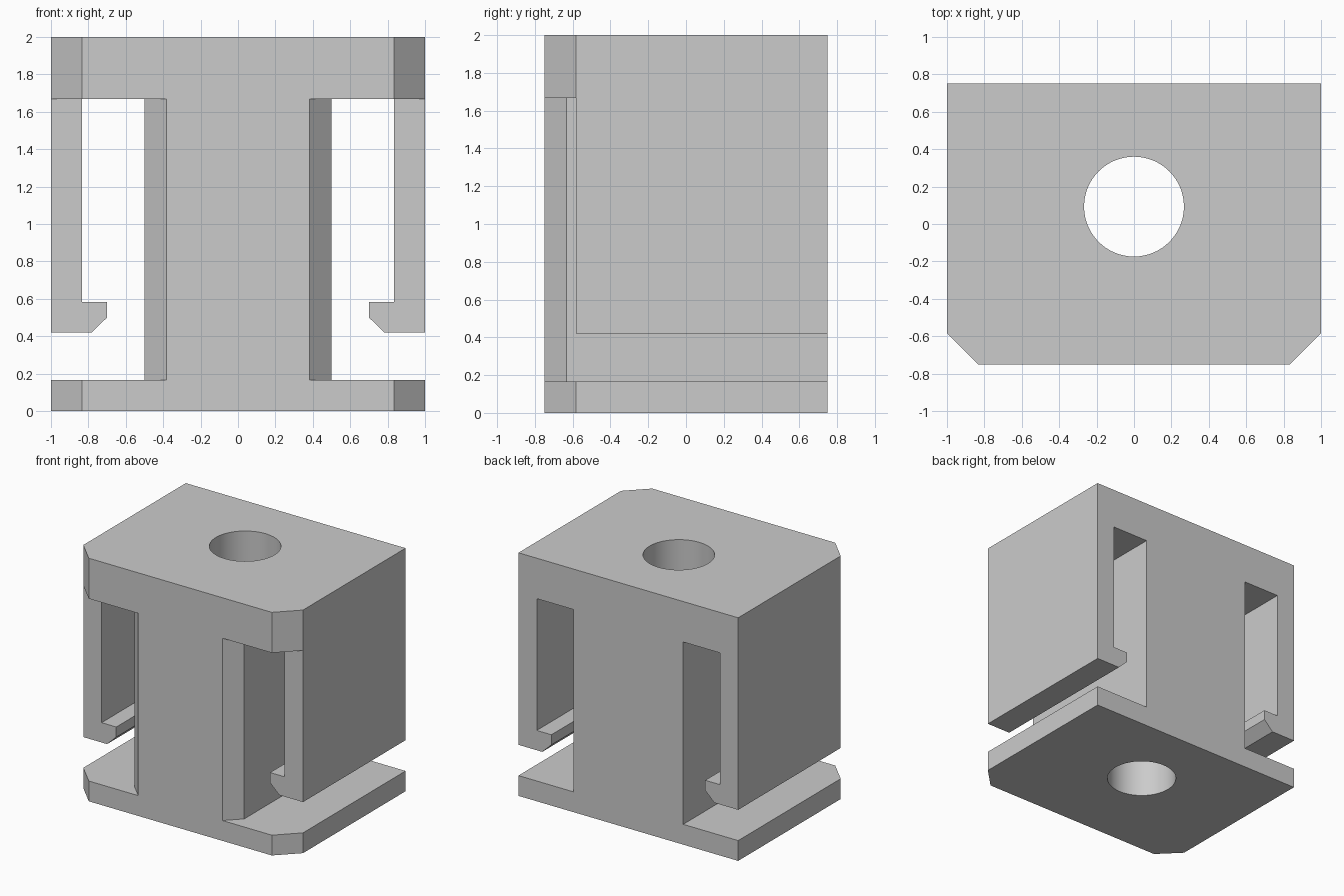
import bpy
import bmesh
from mathutils import Vector

cube = bpy.data.objects.get("Cube")
if cube:
    bpy.data.objects.remove(cube, do_unlink=True)

grey = bpy.data.materials.new("light grey")
grey.use_nodes = True
colour = (0.6, 0.6, 0.6, 1)
grey.diffuse_color = colour
grey.node_tree.nodes["Principled BSDF"].inputs["Base Color"].default_value = colour

BASE_TOP, CAP_BOTTOM, CORNER = 0.167, 1.667, 0.167


def prism(name, points, extrusion):
    """Extrude a flat outline into a closed solid."""
    bm = bmesh.new()
    face = bm.faces.new([bm.verts.new(p) for p in points])
    grown = bmesh.ops.extrude_face_region(bm, geom=[face], use_keep_orig=True)
    verts = [g for g in grown["geom"] if isinstance(g, bmesh.types.BMVert)]
    bmesh.ops.translate(bm, verts=verts, vec=Vector(extrusion))
    bmesh.ops.recalc_face_normals(bm, faces=bm.faces)
    mesh = bpy.data.meshes.new(name)
    bm.to_mesh(mesh)
    bm.free()
    mesh.materials.append(grey)
    obj = bpy.data.objects.new(name, mesh)
    bpy.context.collection.objects.link(obj)
    return obj


def cut(target, cutter):
    """Subtract a cutter, apply the result and discard the cutter."""
    cutter.hide_render = True
    mod = target.modifiers.new("cut", "BOOLEAN")
    mod.operation = "DIFFERENCE"
    mod.solver = "EXACT"
    mod.object = cutter
    bpy.context.view_layer.objects.active = target
    bpy.ops.object.modifier_apply(modifier=mod.name)
    bpy.data.objects.remove(cutter, do_unlink=True)


def upright(name, outline, z0, z1):
    return prism(name, [(x, y, z0) for x, y in outline], (0, 0, z1 - z0))


# Body profile: base plate, core, cap and the two hooked side arms
half = [(1, 0), (1, BASE_TOP), (0.5, BASE_TOP), (0.5, CAP_BOTTOM),
        (0.833, CAP_BOTTOM), (0.833, 0.583), (0.7, 0.583), (0.7, 0.5),
        (0.783, 0.42), (1, 0.42), (1, 2)]
outline = half + [(-x, z) for x, z in reversed(half)]
body = prism("clip_block", [(x, -0.75, z) for x, z in outline], (0, 1.5, 0))

for s in (1, -1):
    # Chamfered front corners of base and cap
    cut(body, upright("corner_cutter", [
        (s * (0.95 - CORNER), -0.8), (s * 1.05, CORNER - 0.7), (s * 1.05, -0.8)], -0.1, 2.1))
    # Arms set back from the front
    cut(body, upright("arm_cutter", [
        (s * 0.6, -0.9), (s * 1.1, -0.9), (s * 1.1, -0.583), (s * 0.6, -0.583)], 0.3, CAP_BOTTOM))
    # Chamfered front edges of the core
    cut(body, upright("core_cutter", [
        (s * 0.333, -0.8), (s * 0.55, -0.583), (s * 0.55, -0.8)], BASE_TOP, CAP_BOTTOM))

# Vertical through hole
bpy.ops.mesh.primitive_cylinder_add(vertices=64, radius=0.267, depth=2.4, location=(0, 0.093, 1))
hole = bpy.context.object
hole.name = "hole_cutter"
hole.data.materials.append(grey)
cut(body, hole)

# Smooth the hole wall while keeping the edges sharp
bpy.ops.object.select_all(action="DESELECT")
body.select_set(True)
bpy.context.view_layer.objects.active = body
bpy.ops.object.shade_smooth_by_angle(angle=0.5)
